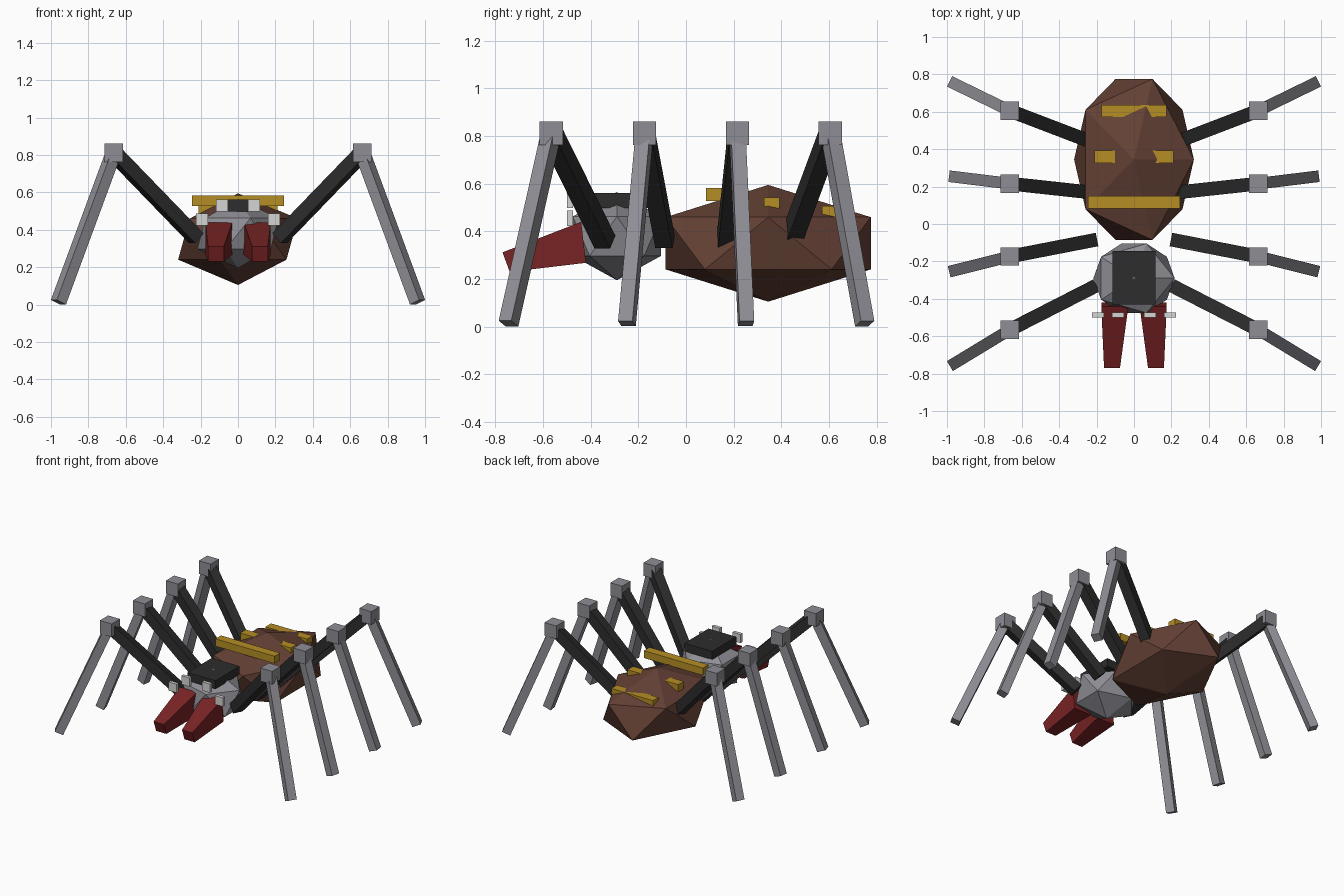
import bpy
import bmesh
from mathutils import Vector, Matrix

default = bpy.data.objects.get("Cube")
if default:
    bpy.data.objects.remove(default, do_unlink=True)


def material(name, r, g, b):
    mat = bpy.data.materials.new(name)
    mat.use_nodes = True
    mat.diffuse_color = (r, g, b, 1)
    mat.node_tree.nodes["Principled BSDF"].inputs["Base Color"].default_value = (r, g, b, 1)
    return mat


BROWN = material("brown", 0.127, 0.052, 0.035)
GREY = material("grey", 0.27, 0.27, 0.30)
DARK = material("charcoal", 0.026, 0.026, 0.026)
RED = material("dark red", 0.19, 0.017, 0.018)
GOLD = material("gold", 0.46, 0.27, 0.018)
PALE = material("pale grey", 0.66, 0.66, 0.65)


def finish(bm, name, mat):
    bmesh.ops.recalc_face_normals(bm, faces=bm.faces)
    mesh = bpy.data.meshes.new(name)
    bm.to_mesh(mesh)
    bm.free()
    mesh.materials.append(mat)
    obj = bpy.data.objects.new(name, mesh)
    bpy.context.collection.objects.link(obj)
    return obj


def box(name, centre, size, mat):
    bm = bmesh.new()
    bmesh.ops.create_cube(bm, size=1, matrix=Matrix.Translation(centre) @ Matrix.Diagonal((*size, 1)))
    return finish(bm, name, mat)


def faceted_ball(name, centre, radii, mat):
    bm = bmesh.new()
    bmesh.ops.create_icosphere(bm, subdivisions=1, radius=1,
                               matrix=Matrix.Translation(centre) @ Matrix.Diagonal((*radii, 1)))
    return finish(bm, name, mat)


def bar(name, start, end, width, mat):
    """Square bar between two points, with two sides kept upright."""
    start, end = Vector(start), Vector(end)
    along = (end - start).normalized()
    side = along.cross(Vector((0, 0, 1))).normalized()
    up = side.cross(along)
    turn = Matrix((side, up, along)).transposed().to_4x4()
    size = Matrix.Diagonal((width, width, (end - start).length, 1))
    bm = bmesh.new()
    bmesh.ops.create_cube(bm, size=1, matrix=Matrix.Translation((start + end) / 2) @ turn @ size)
    return finish(bm, name, mat)


def fang(name, s):
    """Tapered block that points forward and down."""
    bm = bmesh.new()
    back = [(y, z, 0.03, 0.175) for y, z in ((-0.44, 0.44), (-0.42, 0.268))]
    front = [(y, z, 0.075, 0.16) for y, z in ((-0.77, 0.312), (-0.74, 0.23))]
    for y, z, inner, outer in back + front:
        bm.verts.new((s * inner, y, z))
        bm.verts.new((s * outer, y, z))
    bmesh.ops.convex_hull(bm, input=bm.verts)
    bmesh.ops.dissolve_limit(bm, angle_limit=0.02, verts=bm.verts, edges=bm.edges)
    return finish(bm, name, RED)


# Body
faceted_ball("abdomen", (0, 0.345, 0.35), (0.358, 0.506, 0.245), BROWN)
faceted_ball("head", (0, -0.29, 0.38), (0.243, 0.218, 0.185), GREY)
box("head_plate", (0, -0.288, 0.53), (0.23, 0.285, 0.062), DARK)

# Bands across the abdomen
for i, (y, z, width) in enumerate(((0.116, 0.555, 0.49), (0.36, 0.515, 0.42), (0.604, 0.478, 0.345))):
    box(f"abdomen_band_{i + 1}", (0, y, z), (width, 0.066, 0.055), GOLD)

# Hip, knee and foot positions along the body
LEGS = ((-0.34, -0.566, -0.745), (-0.088, -0.174, -0.248),
        (0.168, 0.216, 0.252), (0.437, 0.606, 0.75))

for side, s in (("left", 1), ("right", -1)):
    # Eyes and fangs
    box(f"inner_eye_{side}", (s * 0.086, -0.487, 0.53), (0.065, 0.025, 0.065), PALE)
    box(f"outer_eye_{side}", (s * 0.192, -0.487, 0.455), (0.065, 0.025, 0.065), PALE)
    fang(f"fang_{side}", s)
    # Legs
    for i, (hip_y, knee_y, foot_y) in enumerate(LEGS):
        hip = (s * 0.223, hip_y, 0.355)
        knee = (s * 0.665, knee_y, 0.812)
        foot = (s * 0.96, foot_y, 0.013)
        bar(f"upper_leg_{side}_{i + 1}", hip, knee, 0.073, DARK)
        bar(f"lower_leg_{side}_{i + 1}", knee, foot, 0.062, GREY)
        box(f"knee_{side}_{i + 1}", knee, (0.098, 0.098, 0.098), GREY)
